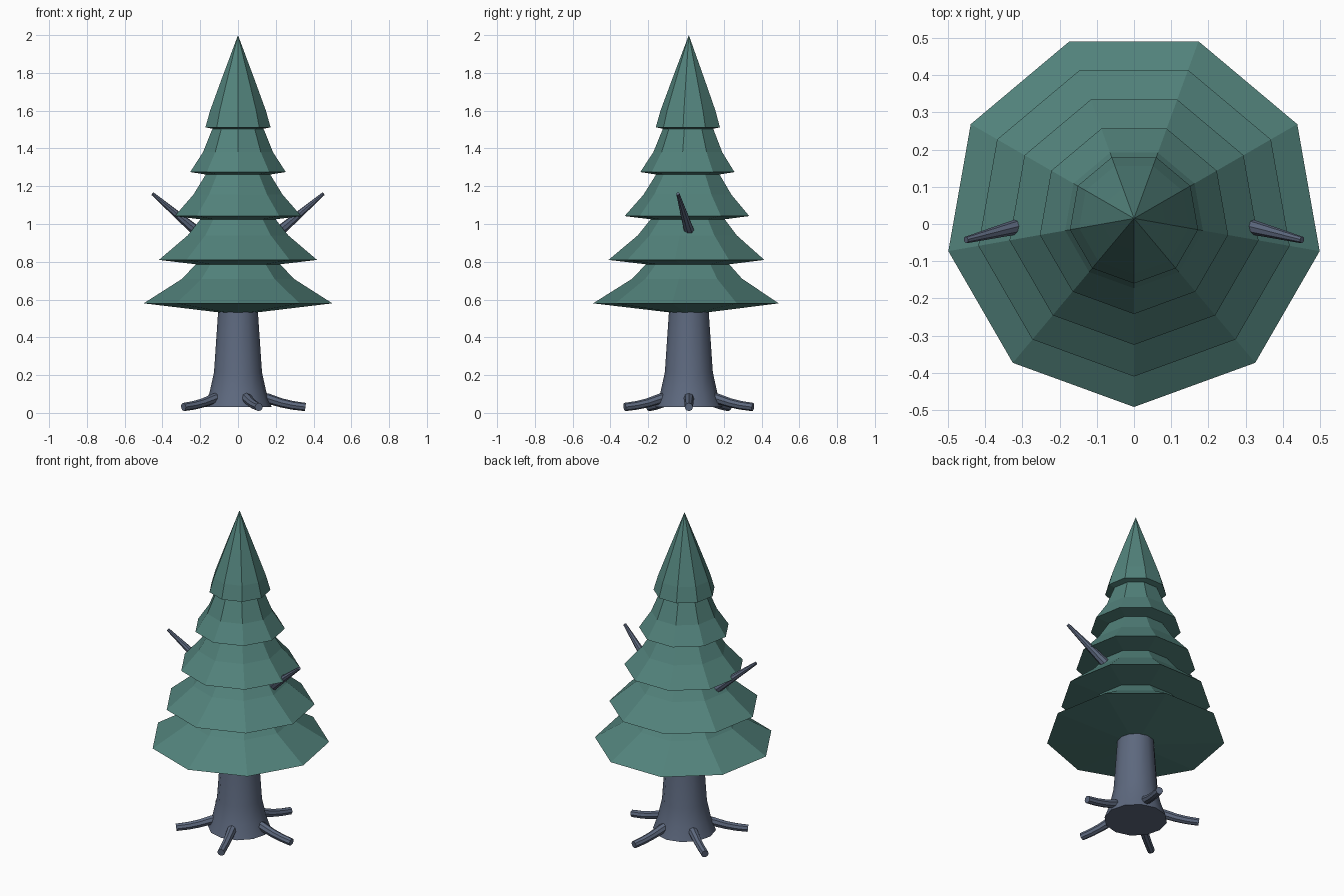
import bpy, bmesh, math
from mathutils import Vector

cube = bpy.data.objects.get("Cube")
if cube:
    bpy.data.objects.remove(cube, do_unlink=True)

AXIS_Y = 0.015  # the tree's axis sits slightly behind the centre


def material(name, rgb):
    m = bpy.data.materials.new(name)
    m.use_nodes = True
    m.diffuse_color = (*rgb, 1)
    m.node_tree.nodes["Principled BSDF"].inputs["Base Color"].default_value = (*rgb, 1)
    return m


needles = material("teal needles", (0.085, 0.225, 0.2))
bark = material("slate bark", (0.11, 0.14, 0.21))


def build(name, bm, mat, smooth):
    bmesh.ops.recalc_face_normals(bm, faces=bm.faces)
    mesh = bpy.data.meshes.new(name)
    bm.to_mesh(mesh)
    bm.free()
    mesh.materials.append(mat)
    ob = bpy.data.objects.new(name, mesh)
    bpy.context.collection.objects.link(ob)
    if smooth:
        bpy.ops.object.select_all(action='DESELECT')
        ob.select_set(True)
        bpy.context.view_layer.objects.active = ob
        bpy.ops.object.shade_smooth_by_angle(angle=math.radians(40))
    return ob


def skin(bm, rings):
    """Join rings of vertices; a ring of one vertex is a point."""
    for a, b in zip(rings, rings[1:]):
        n = max(len(a), len(b))
        for i in range(n):
            j = (i + 1) % n
            if len(a) == 1:
                bm.faces.new((a[0], b[i], b[j]))
            elif len(b) == 1:
                bm.faces.new((a[i], a[j], b[0]))
            else:
                bm.faces.new((a[i], a[j], b[j], b[i]))


def lathe(name, profile, sides, mat, smooth=False):
    bm = bmesh.new()
    rings = []
    for r, z in profile:
        angles = [-math.pi / 2 + math.tau * i / sides for i in range(sides if r else 1)]
        rings.append([bm.verts.new((r * math.cos(a), AXIS_Y + r * math.sin(a), z)) for a in angles])
    skin(bm, rings)
    return build(name, bm, mat, smooth)


def tube(name, path, radii, sides, mat):
    bm = bmesh.new()
    pts = [Vector(p) for p in path]
    rings = []
    for i, p in enumerate(pts):
        d = (pts[min(i + 1, len(pts) - 1)] - pts[max(i - 1, 0)]).normalized()
        u = d.cross(Vector((0, 0, 1))).normalized()
        v = u.cross(d)
        rings.append([bm.verts.new(p + radii[i] * (math.cos(a) * u + math.sin(a) * v))
                      for a in (math.tau * k / sides for k in range(sides))])
    skin(bm, rings)
    bm.faces.new(rings[0])
    bm.faces.new(rings[-1])
    return build(name, bm, mat, True)


# Foliage tiers: underside centre, rim, mid slope, shoulder, peak
tiers = [
    [(0, 0.52), (0.507, 0.58), (0.3, 0.71), (0.21, 0.805), (0, 0.95)],
    [(0, 0.76), (0.425, 0.81), (0.27, 0.94), (0.19, 1.04), (0, 1.2)],
    [(0, 1.0), (0.34, 1.042), (0.24, 1.155), (0.165, 1.275), (0, 1.43)],
    [(0, 1.235), (0.257, 1.275), (0.188, 1.38), (0.135, 1.51), (0, 1.7)],
    [(0, 1.475), (0.175, 1.512), (0.15, 1.6), (0.087, 1.77), (0, 2.0)],
]
for n, profile in enumerate(tiers, 1):
    lathe(f"foliage_tier_{n}", profile, 9, needles)

# Trunk with a flared foot
lathe("trunk", [(0, 0.03), (0.178, 0.03), (0.15, 0.11), (0.127, 0.215),
                (0.105, 0.54), (0, 0.6)], 12, bark, True)

# Five roots spread evenly round the foot
root_path = [(0.08, 0.088), (0.16, 0.075), (0.23, 0.053), (0.29, 0.04), (0.357, 0.031)]
for n in range(5):
    a = math.tau * n / 5
    tube(f"root_{n + 1}",
         [(r * math.cos(a), AXIS_Y + r * math.sin(a), z) for r, z in root_path],
         [0.03, 0.027, 0.024, 0.023, 0.022], 8, bark)

# A bare branch on each side
for side, s in (("left", 1), ("right", -1)):
    tube(f"{side}_branch", [(s * 0.2, 0.022, 0.945), (s * 0.452, -0.043, 1.16)],
         [0.03, 0.009], 8, bark)
